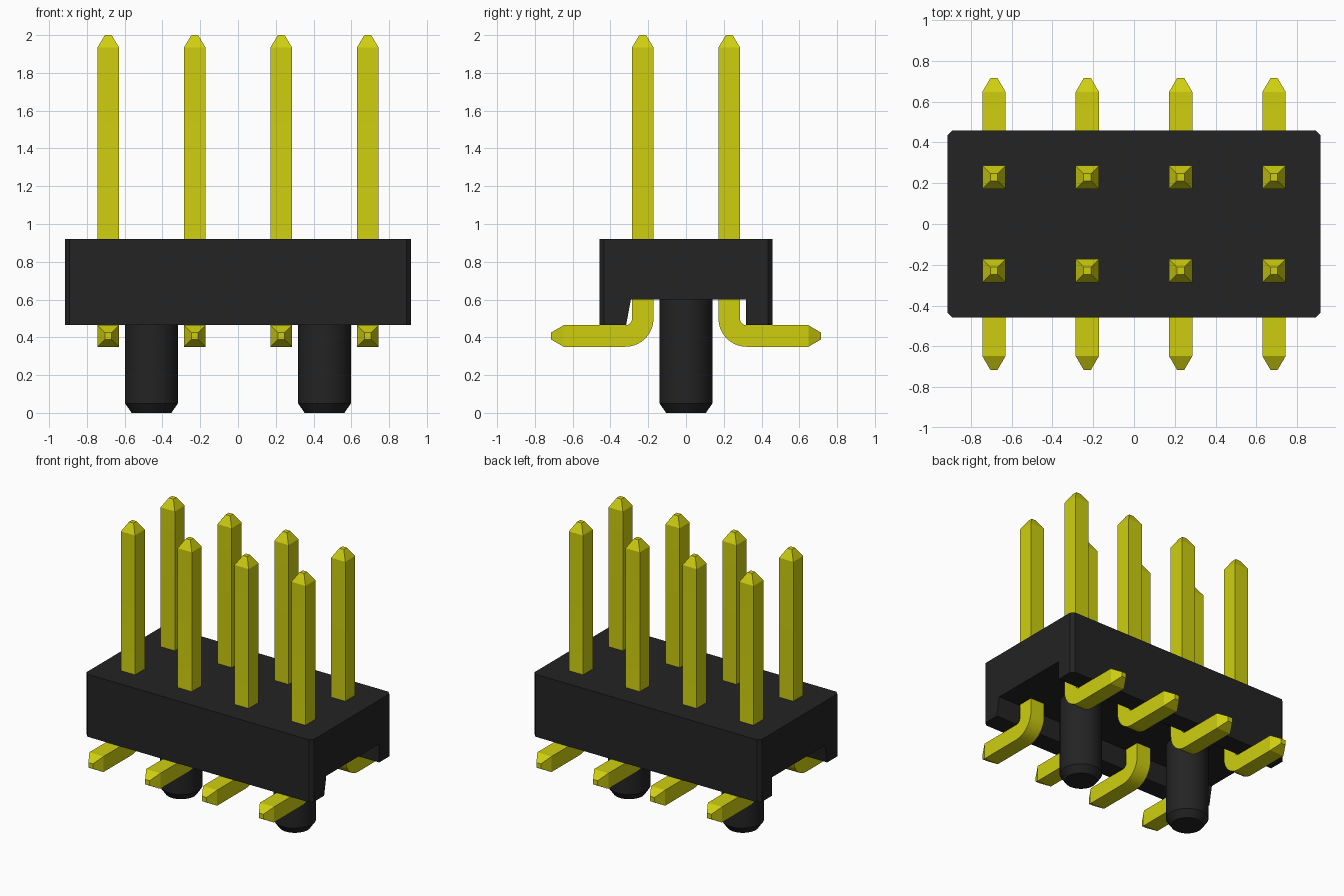
import bpy, bmesh, math

cube = bpy.data.objects.get("Cube")
if cube:
    bpy.data.objects.remove(cube, do_unlink=True)


def material(name, color):
    m = bpy.data.materials.new(name)
    m.use_nodes = True
    m.diffuse_color = (*color, 1)
    m.node_tree.nodes["Principled BSDF"].inputs["Base Color"].default_value = (*color, 1)
    return m


black = material("black plastic", (0.017, 0.017, 0.017))
yellow = material("yellow metal", (0.62, 0.62, 0.005))


def loft(name, rings, mat):
    """Join equal-sized point rings into a closed solid."""
    bm = bmesh.new()
    loops = [[bm.verts.new(p) for p in ring] for ring in rings]
    n = len(loops[0])
    for a, b in zip(loops, loops[1:]):
        for i in range(n):
            j = (i + 1) % n
            bm.faces.new((a[i], a[j], b[j], b[i]))
    bm.faces.new(loops[0])
    bm.faces.new(loops[-1])
    bmesh.ops.recalc_face_normals(bm, faces=bm.faces)
    mesh = bpy.data.meshes.new(name)
    bm.to_mesh(mesh)
    bm.free()
    mesh.materials.append(mat)
    obj = bpy.data.objects.new(name, mesh)
    bpy.context.collection.objects.link(obj)
    return obj


def smooth(obj):
    bpy.ops.object.select_all(action="DESELECT")
    obj.select_set(True)
    bpy.context.view_layer.objects.active = obj
    bpy.ops.object.shade_smooth_by_angle(angle=math.radians(30))


# Housing: channel profile extruded along x, with chamfered upright corners
HX, HY, BASE, ROOF, TOP = 0.916, 0.458, 0.465, 0.6, 0.92
profile = [(-HY, BASE), (-0.317, BASE), (-0.292, ROOF), (0.317, ROOF),
           (0.317, BASE), (HY, BASE), (HY, TOP), (-HY, TOP)]
housing = loft("housing", [[(x, y, z) for y, z in profile] for x in (-HX, HX)], black)
bm = bmesh.new()
bm.from_mesh(housing.data)
corners = [e for e in bm.edges
           if all(abs(abs(v.co.x) - HX) < 1e-4 and abs(abs(v.co.y) - HY) < 1e-4 for v in e.verts)
           and abs(e.verts[0].co.z - e.verts[1].co.z) > 0.1]
bmesh.ops.bevel(bm, geom=corners, offset=0.025, segments=1, affect="EDGES")
bm.to_mesh(housing.data)
bm.free()

# Locating pegs: round with a chamfered foot
PEG = [(0.0, 0.105), (0.05, 0.14), (ROOF + 0.01, 0.14)]
SIDES = 40
for side, x in (("right", -0.458), ("left", 0.458)):
    rings = [[(x + r * math.cos(math.tau * k / SIDES), r * math.sin(math.tau * k / SIDES), z)
              for k in range(SIDES)] for z, r in PEG]
    smooth(loft("locating_peg_" + side, rings, black))

# Pins: square section swept down, round a bend and outwards, tapered at both ends
PITCH, HALF, TIP, BEND, FOOT = 0.229, 0.057, 0.018, 0.092, 0.407


def pin(name, x, side):
    path = [(PITCH, 2.0, 0, TIP), (PITCH, 1.935, 0, HALF)]
    for k in range(11):
        a = math.pi / 2 * k / 10
        path.append((PITCH + BEND * (1 - math.cos(a)),
                     FOOT + BEND * (1 - math.sin(a)), a, HALF))
    path += [(0.648, FOOT, math.pi / 2, HALF), (0.715, FOOT, math.pi / 2, TIP)]
    rings = []
    for y, z, a, h in path:
        ring = []
        for u, v in ((-h, -h), (h, -h), (h, h), (-h, h)):
            ring.append((x + u, side * (y + v * math.cos(a)), z + v * math.sin(a)))
        rings.append(ring)
    smooth(loft(name, rings, yellow))


for row, side in (("front", -1), ("back", 1)):
    for i in range(4):
        pin(f"{row}_pin_{i + 1}", (2 * i - 3) * PITCH, side)
